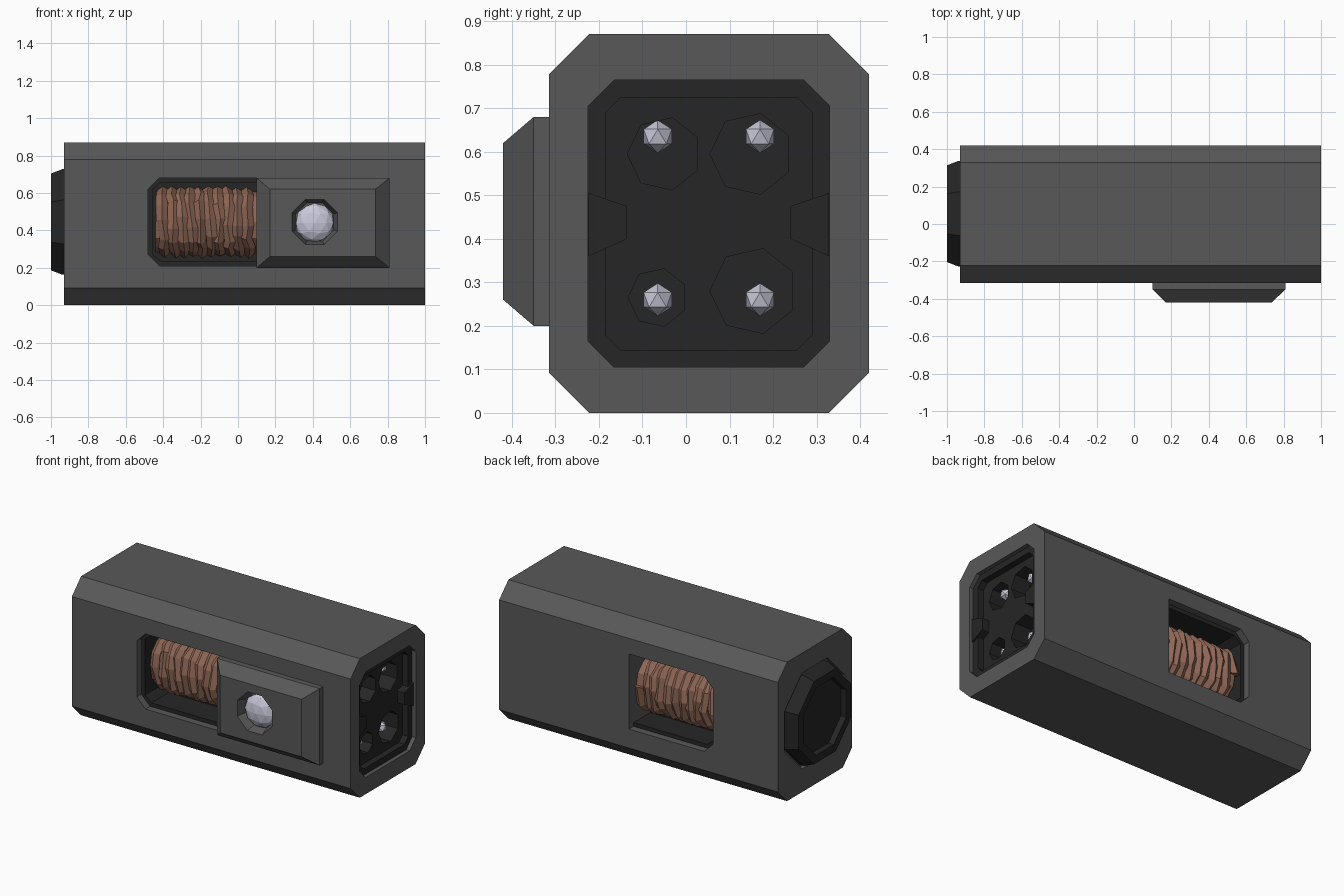
import bpy, bmesh, math, random
from mathutils import Vector

if "Cube" in bpy.data.objects:
    bpy.data.objects.remove(bpy.data.objects["Cube"])
random.seed(4)


def mat(name, r, g, b):
    m = bpy.data.materials.new(name)
    m.diffuse_color = (r, g, b, 1)
    m.use_nodes = True
    m.node_tree.nodes["Principled BSDF"].inputs["Base Color"].default_value = m.diffuse_color
    return m


GREY = mat("housing grey", 0.098, 0.098, 0.098)
DARK = mat("dark insert", 0.019, 0.019, 0.019)
COPPER = mat("copper", 0.28, 0.138, 0.094)
METAL = mat("pale metal", 0.58, 0.58, 0.70)


def finish(name, bm, material):
    bmesh.ops.recalc_face_normals(bm, faces=bm.faces[:])
    me = bpy.data.meshes.new(name)
    bm.to_mesh(me)
    bm.free()
    me.materials.append(material)
    ob = bpy.data.objects.new(name, me)
    bpy.context.collection.objects.link(ob)
    return ob


def rect(u0, u1, v0, v1, c=0.0):
    """Rectangle with optional chamfered corners."""
    if c == 0:
        return [(u0, v0), (u1, v0), (u1, v1), (u0, v1)]
    return [(u0 + c, v0), (u1 - c, v0), (u1, v0 + c), (u1, v1 - c),
            (u1 - c, v1), (u0 + c, v1), (u0, v1 - c), (u0, v0 + c)]


def ngon(u, v, r, n=8):
    return [(u + r * math.cos(math.tau * (i + .5) / n),
             v + r * math.sin(math.tau * (i + .5) / n)) for i in range(n)]


def loft(name, axis, sections, material):
    """Solid through (position, outline) sections along x or y."""
    bm = bmesh.new()
    rings = []
    for p, pts in sections:
        rings.append([bm.verts.new((p, u, v) if axis == 'x' else (u, p, v)) for u, v in pts])
    n = len(rings[0])
    for a, b in zip(rings, rings[1:]):
        for i in range(n):
            j = (i + 1) % n
            bm.faces.new((a[i], a[j], b[j], b[i]))
    bm.faces.new(rings[0])
    bm.faces.new(rings[-1])
    return finish(name, bm, material)


def cut(ob, axis, sections):
    cutter = loft("cutter", axis, sections, ob.data.materials[0])
    cutter.hide_render = True
    m = ob.modifiers.new("cut", 'BOOLEAN')
    m.operation, m.solver, m.object = 'DIFFERENCE', 'EXACT', cutter
    bpy.context.view_layer.objects.active = ob
    bpy.ops.object.modifier_apply(modifier=m.name)
    bpy.data.objects.remove(cutter, do_unlink=True)


def ball(name, loc, r, scale, sub, material):
    bm = bmesh.new()
    bmesh.ops.create_icosphere(bm, subdivisions=sub, radius=r)
    for v in bm.verts:
        v.co = Vector([c * s for c, s in zip(v.co, scale)]) + Vector(loc)
    return finish(name, bm, material)


CY, CZ = 0.055, 0.445

# housing with coil window, socket opening and end-cap groove
body = loft("housing", 'x', [(-.93, rect(-.315, .42, 0, .87, .092)),
                             (1.0, rect(-.315, .42, 0, .87, .092))], GREY)


def window(d):
    return [(-.48 + d, .27), (-.42 + d * .4, .21 + d), (.1, .21 + d),
            (.1, .68 - d), (-.42 + d * .4, .68 - d), (-.48 + d, .62)]


opening = rect(-.225, .33, .105, .765, .06)
cut(body, 'y', [(-.6, window(0)), (.6, window(0))])
cut(body, 'x', [(.78, opening), (1.2, opening)])
cut(body, 'x', [(-1.1, ngon(CY, CZ, .325)), (-.905, ngon(CY, CZ, .325))])

# dark lining inside the window, closed around the coil
liner = loft("window_lining", 'y', [(-.27, window(0)), (.375, window(0))], DARK)
inner = [(u + (.2 if u > 0 else 0), v) for u, v in window(.024)]
cut(liner, 'y', [(-.6, inner), (-.1, inner)])
cut(liner, 'y', [(.21, inner), (.6, inner)])

# copper winding: a faceted tube swept along a flattened helix, plus its core
TURNS, SEG, SIDES = 10, 16, 5
RY, RZ = .295, .175


def oval(a, grow=0.0):
    """Squarish oval section of the coil in y and z."""
    c, s = math.cos(a), math.sin(a)
    return (CY + (RY + grow) * math.copysign(abs(c) ** .75, c),
            CZ + (RZ + grow) * math.copysign(abs(s) ** .75, s))


bm = bmesh.new()
rings = []
for k in range(TURNS * SEG + 1):
    t = k / (TURNS * SEG)
    a = math.tau * (k + random.uniform(-.3, .3)) / SEG
    dx = random.uniform(-.010, .010)
    ring = []
    for s in range(SIDES):
        b = math.tau * s / SIDES
        y, z = oval(a, .030 * math.cos(b) + random.uniform(-.006, .004))
        ring.append(bm.verts.new((-.425 + .50 * t + .032 * math.sin(b) + dx, y, z)))
    rings.append(ring)
for p, q in zip(rings, rings[1:]):
    for s in range(SIDES):
        n = (s + 1) % SIDES
        bm.faces.new((p[s], p[n], q[n], q[s]))
bm.faces.new(rings[0])
bm.faces.new(rings[-1])
finish("copper_winding", bm, COPPER)
core = [oval(math.tau * i / 16) for i in range(16)]
loft("winding_core", 'x', [(-.44, core), (.1, core)], COPPER)

# raised front plate with button
wide, narrow = rect(.1, .81, .2, .68), rect(.17, .735, .26, .62)
plate = loft("button_plate", 'y', [(-.30, wide), (-.35, wide), (-.42, narrow)], GREY)
cut(plate, 'y', [(-.44, ngon(.41, .445, .138)), (-.36, ngon(.41, .445, .11))])
ball("button", (.41, -.36, .44), .105, (1, .5, 1), 2, METAL)

# socket insert in the right end
insert = loft("socket_insert", 'x', [(.78, opening), (.975, opening)], DARK)
tray = rect(-.185, .29, .145, .725, .035)
cut(insert, 'x', [(.935, tray), (1.1, tray)])
for y, z, r in ((-.05, .595, .085), (.15, .595, .095), (-.065, .265, .068), (.155, .28, .1)):
    cut(insert, 'x', [(.82, ngon(y, z, r, 7)), (1.1, ngon(y, z, r, 7))])
for y in (-.065, .17):
    for z in (.635, .26):
        ball("contact_pin", (.86, y, z), .038, (1.3, 1, 1), 1, METAL)
for side, edge, tip in (("left", -.224, -.135), ("right", .329, .24)):
    tab = [(edge, .36), (tip, .4), (tip, .475), (edge, .505)]
    loft(side + "_socket_key", 'x', [(.92, tab), (.985, tab)], DARK)

# recessed end cap on the left end
cap = loft("end_cap", 'x', [(-.90, ngon(CY, CZ, .305)), (-.94, ngon(CY, CZ, .305)),
                            (-1.0, ngon(CY, CZ, .28))], DARK)
cut(cap, 'x', [(-1.1, ngon(CY, CZ, .235)), (-.965, ngon(CY, CZ, .225))])
